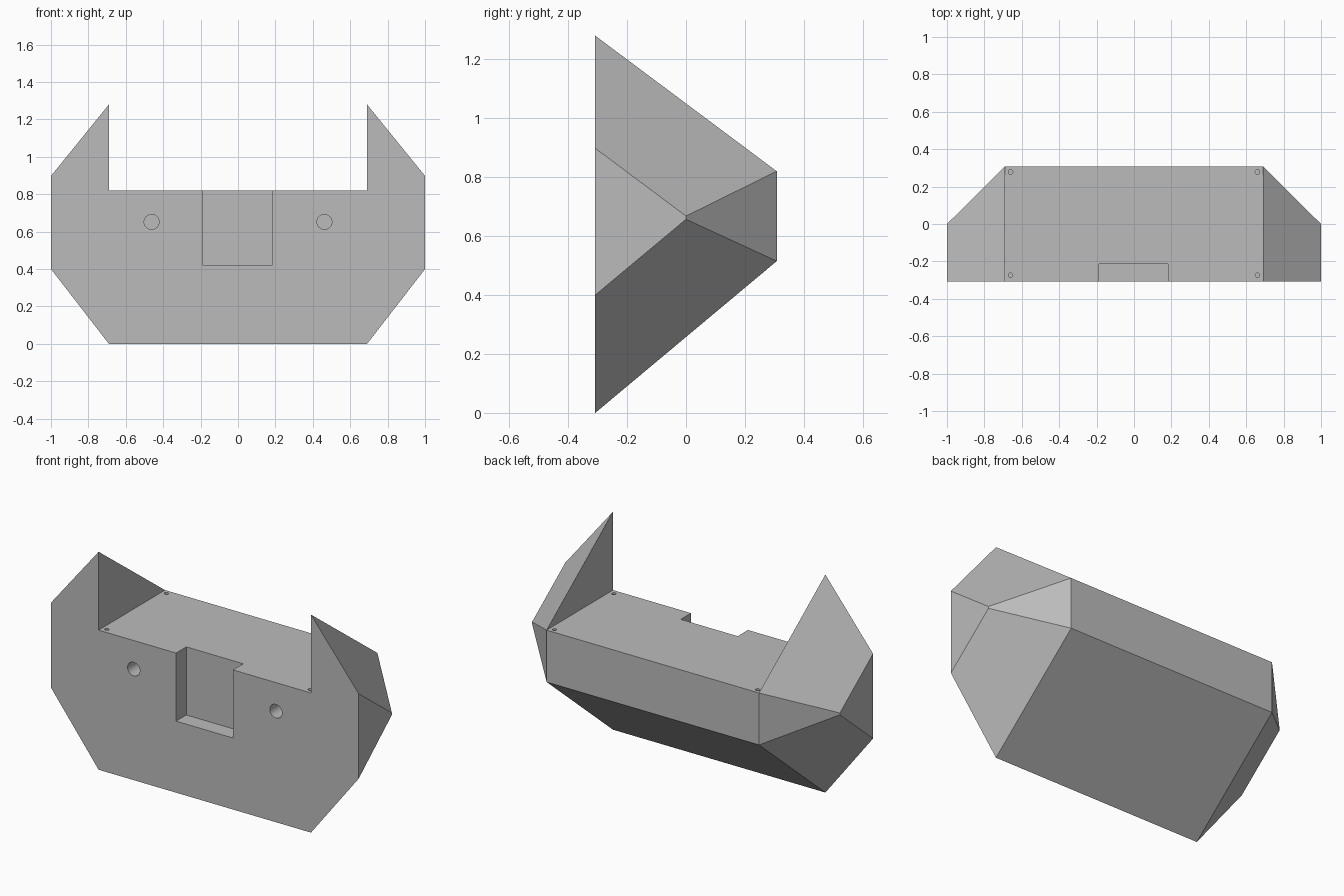
import bpy, bmesh
from mathutils import Matrix, Vector

cube = bpy.data.objects.get("Cube")
if cube:
    bpy.data.objects.remove(cube, do_unlink=True)

grey = bpy.data.materials.new("plain grey")
grey.use_nodes = True
colour = (0.5, 0.5, 0.5, 1)
grey.diffuse_color = colour
grey.node_tree.nodes["Principled BSDF"].inputs["Base Color"].default_value = colour


def to_object(name, bm):
    bmesh.ops.recalc_face_normals(bm, faces=bm.faces)
    mesh = bpy.data.meshes.new(name)
    bm.to_mesh(mesh)
    bm.free()
    mesh.materials.append(grey)
    obj = bpy.data.objects.new(name, mesh)
    bpy.context.collection.objects.link(obj)
    return obj


# Corner points of one side, mirrored across x
W, D, DECK = 0.69, 0.308, 0.82
points = {
    "foot": (W, -D, 0), "low": (1, -D, 0.4), "high": (1, -D, 0.898),
    "tip": (W, -D, 1.28), "deck": (W, -D, DECK), "back_top": (W, D, DECK),
    "back_low": (W, D, 0.515), "side_low": (1, 0, 0.657), "side_top": (1, 0, 0.668),
}

# Faceted body: wing faces on each side, then faces spanning the width
bm = bmesh.new()
sides = [{k: bm.verts.new((s * x, y, z)) for k, (x, y, z) in points.items()}
         for s in (1, -1)]
wing_faces = ["low side_low side_top high", "tip high side_top back_top",
              "foot back_low side_low low", "back_top side_top side_low back_low",
              "deck tip back_top"]
span_faces = ["deck back_top", "back_top back_low", "back_low foot",
              "foot low high tip deck"]
for side in sides:
    for face in wing_faces:
        bm.faces.new([side[k] for k in face.split()])
for face in span_faces:
    keys = face.split()
    bm.faces.new([sides[0][k] for k in keys] + [sides[1][k] for k in reversed(keys)])
body = to_object("faceted_body", bm)

# Cutter: front pocket, two front holes, four small deck holes
cut = bmesh.new()


def drill(centre, radius, depth, axis, segments):
    turn = Vector((0, 0, 1)).rotation_difference(Vector(axis)).to_matrix().to_4x4()
    bmesh.ops.create_cone(cut, cap_ends=True, segments=segments, radius1=radius,
                          radius2=radius, depth=2 * depth,
                          matrix=Matrix.Translation(centre) @ turn)


bmesh.ops.create_cube(cut, size=1, matrix=Matrix.Translation((-0.002, -0.313, 0.72))
                      @ Matrix.Diagonal((0.37, 0.2, 0.6, 1)))
for s in (1, -1):
    drill((s * 0.462, -D, 0.652), 0.04, 0.2, (0, 1, 0), 32)
    for y in (-0.274, 0.278):
        drill((s * 0.66, y, DECK), 0.012, 0.1, (0, 0, 1), 20)
cutter = to_object("hole_cutter", cut)
cutter.hide_render = True

mod = body.modifiers.new("holes", "BOOLEAN")
mod.operation = "DIFFERENCE"
mod.solver = "EXACT"
mod.object = cutter
bpy.context.view_layer.objects.active = body
body.select_set(True)
bpy.ops.object.modifier_apply(modifier=mod.name)
bpy.data.objects.remove(cutter, do_unlink=True)

# Smooth hole walls, sharp facets
bpy.ops.object.shade_smooth_by_angle(angle=0.4)
